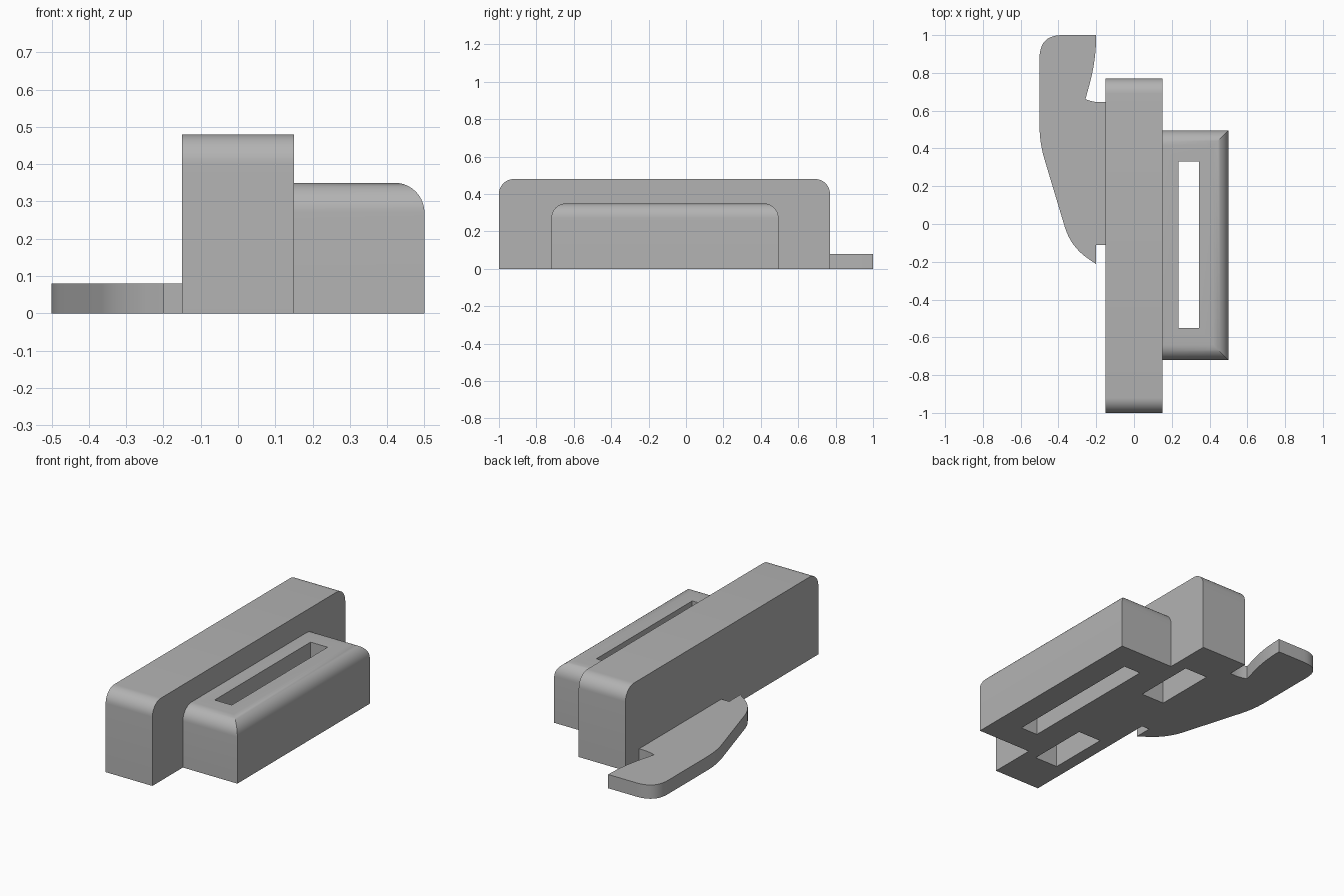
import bpy
import bmesh
from mathutils import Vector

cube = bpy.data.objects.get("Cube")
if cube:
    bpy.data.objects.remove(cube, do_unlink=True)

grey = bpy.data.materials.new("plain grey")
grey.use_nodes = True
grey.diffuse_color = (0.45, 0.45, 0.45, 1)
grey.node_tree.nodes["Principled BSDF"].inputs["Base Color"].default_value = (0.45, 0.45, 0.45, 1)


def add_object(name, bm):
    bmesh.ops.recalc_face_normals(bm, faces=bm.faces)
    mesh = bpy.data.meshes.new(name)
    bm.to_mesh(mesh)
    bm.free()
    mesh.materials.append(grey)
    obj = bpy.data.objects.new(name, mesh)
    bpy.context.collection.objects.link(obj)
    return obj


def activate(obj):
    bpy.ops.object.select_all(action="DESELECT")
    obj.select_set(True)
    bpy.context.view_layer.objects.active = obj


def box(name, low, high, rounded=None, radius=0.08):
    """Box between two corners; rounded(midpoint) picks the edges to fillet."""
    low, high = Vector(low), Vector(high)
    bm = bmesh.new()
    bmesh.ops.create_cube(bm, size=1)
    for v in bm.verts:
        v.co = (low + high) / 2 + v.co * (high - low)
    if rounded:
        edges = [e for e in bm.edges if rounded((e.verts[0].co + e.verts[1].co) / 2)]
        bmesh.ops.bevel(bm, geom=edges, offset=radius, segments=10,
                        profile=0.5, affect="EDGES")
    return add_object(name, bm)


def cut(target, low, high):
    cutter = box("cutter", low, high)
    cutter.hide_render = True
    mod = target.modifiers.new("cut", "BOOLEAN")
    mod.operation = "DIFFERENCE"
    mod.solver = "EXACT"
    mod.object = cutter
    activate(target)
    bpy.ops.object.modifier_apply(modifier=mod.name)
    bpy.data.objects.remove(cutter, do_unlink=True)


def soften(corners, steps=10):
    """Outline from (x, y, reach) corners, each curved over its reach."""
    points = []
    for i, (x, y, reach) in enumerate(corners):
        p = Vector((x, y))
        if not reach:
            points.append(p)
            continue
        before = Vector(corners[i - 1][:2])
        after = Vector(corners[(i + 1) % len(corners)][:2])
        a = p + (before - p).normalized() * reach
        b = p + (after - p).normalized() * reach
        for s in range(steps + 1):
            t = s / steps
            points.append(a * (1 - t) ** 2 + p * 2 * t * (1 - t) + b * t ** 2)
    return points


def plate(name, outline, height):
    bm = bmesh.new()
    face = bm.faces.new([bm.verts.new((p.x, p.y, 0)) for p in outline])
    result = bmesh.ops.extrude_face_region(bm, geom=[face], use_keep_orig=True)
    top = [g for g in result["geom"] if isinstance(g, bmesh.types.BMVert)]
    bmesh.ops.translate(bm, verts=top, vec=(0, 0, height))
    return add_object(name, bm)


# Long main body, rounded over its two ends, with two pockets underneath
body = box("main_body", (-0.15, -1, 0), (0.15, 0.77, 0.48),
           lambda m: m.z > 0.4 and abs(m.x) < 0.01)
for start in (-0.75, 0.16):
    cut(body, (-0.075, start, -0.1), (0.075, start + 0.37, 0.35))

# Lower side block, rounded on its three free top edges, slotted through
block = box("side_block", (0.15, -0.72, 0), (0.5, 0.495, 0.35),
            lambda m: m.z > 0.3 and m.x > 0.2)
cut(block, (0.235, -0.55, -0.1), (0.345, 0.33, 0.5))

# Thin curved lever on the other side
lever = plate("lever", soften([
    (-0.2, 1, 0), (-0.5, 1, 0.12), (-0.5, 0.43, 0.09), (-0.335, -0.12, 0.11),
    (-0.2, -0.213, 0), (-0.2, -0.11, 0), (-0.15, -0.11, 0), (-0.15, 0.645, 0),
    (-0.21, 0.645, 0.03), (-0.257, 0.66, 0), (-0.203, 0.86, 0.12)]), 0.08)

for part in (body, block, lever):
    activate(part)
    bpy.ops.object.shade_smooth_by_angle()
